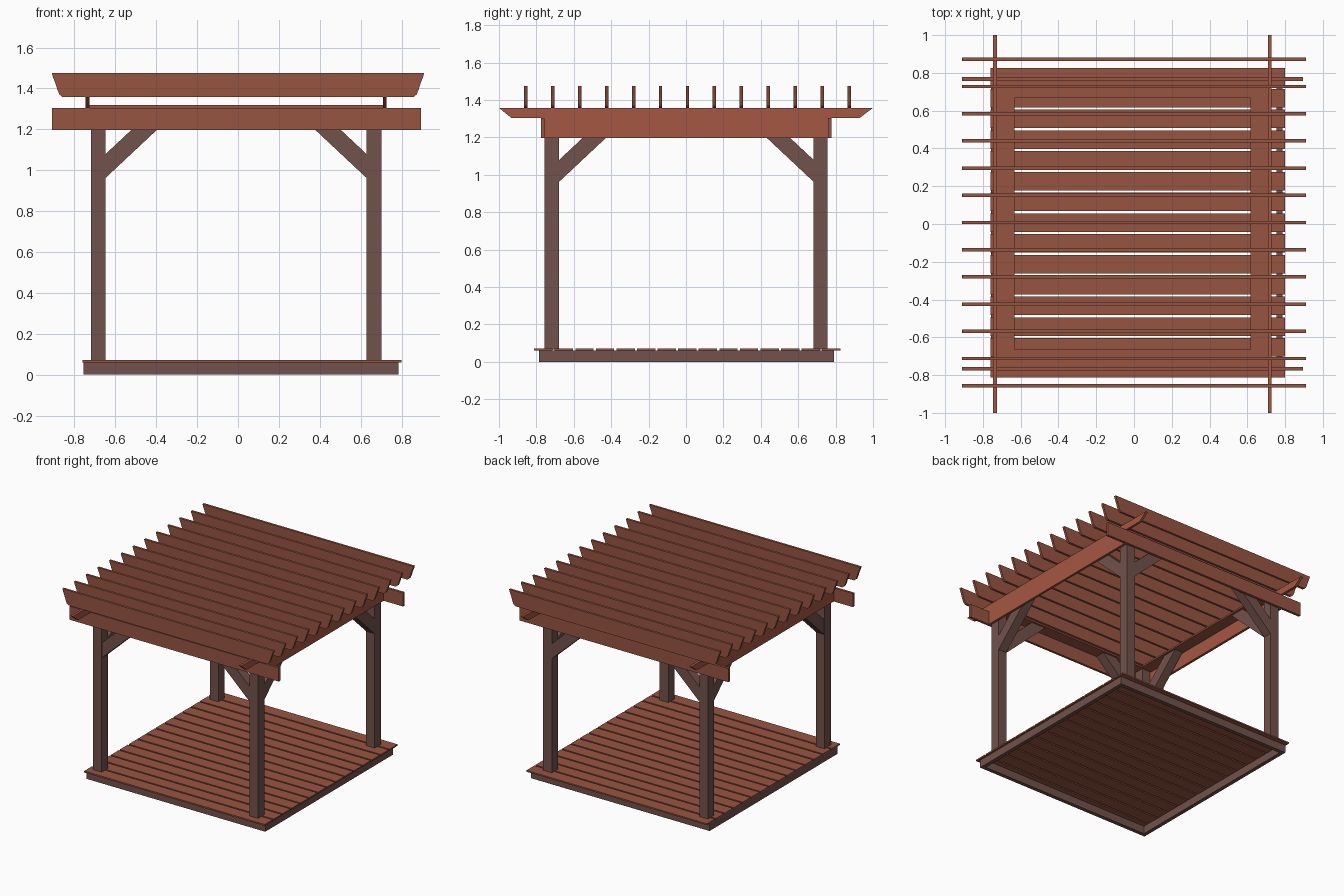
import bpy, bmesh

if "Cube" in bpy.data.objects:
    bpy.data.objects.remove(bpy.data.objects["Cube"])


def material(name, color):
    m = bpy.data.materials.new(name)
    m.diffuse_color = (*color, 1)
    m.use_nodes = True
    m.node_tree.nodes["Principled BSDF"].inputs["Base Color"].default_value = m.diffuse_color
    return m


RED = material("red_wood", (0.31, 0.09, 0.055))
BROWN = material("brown_wood", (0.17, 0.085, 0.07))
ORANGE = material("orange_wood", (0.38, 0.095, 0.055))


def prism(name, pts, axis, a, b, mat):
    """Extrude a flat profile (along x: y,z points; along y: x,z points) from a to b."""
    place = (lambda p, t: (t, p[0], p[1])) if axis == 'x' else (lambda p, t: (p[0], t, p[1]))
    bm = bmesh.new()
    lo = [bm.verts.new(place(p, a)) for p in pts]
    hi = [bm.verts.new(place(p, b)) for p in pts]
    n = len(pts)
    bm.faces.new(lo)
    bm.faces.new(hi[::-1])
    for i in range(n):
        j = (i + 1) % n
        bm.faces.new((lo[j], lo[i], hi[i], hi[j]))
    bmesh.ops.recalc_face_normals(bm, faces=bm.faces[:])
    me = bpy.data.meshes.new(name)
    bm.to_mesh(me)
    bm.free()
    me.materials.append(mat)
    ob = bpy.data.objects.new(name, me)
    bpy.context.collection.objects.link(ob)
    return ob


def box(name, x0, x1, y0, y1, z0, z1, mat):
    return prism(name, [(x0, z0), (x1, z0), (x1, z1), (x0, z1)], 'y', y0, y1, mat)


def ring(name, x0, x1, y0, y1, w, z0, z1, mat):
    box(name + "_left", x0, x0 + w, y0, y1, z0, z1, mat)
    box(name + "_right", x1 - w, x1, y0, y1, z0, z1, mat)
    box(name + "_front", x0 + w, x1 - w, y0, y0 + w, z0, z1, mat)
    box(name + "_back", x0 + w, x1 - w, y1 - w, y1, z0, z1, mat)


# Floor: rim frame and planks
ring("floor_rim", -0.757, 0.785, -0.785, 0.79, 0.03, 0, 0.061, BROWN)
for i in range(-7, 8):
    c = 0.007 + 0.11 * i
    box(f"floor_plank_{i + 8}", -0.76, 0.80, c - 0.049, c + 0.049, 0.06, 0.071, RED)

# Posts with two diagonal braces each
PX = {-1: (-0.72, -0.647), 1: (0.628, 0.703)}
PY = {-1: (-0.757, -0.678), 1: (0.682, 0.757)}
ZT = 1.305


def brace_profile(face, s):
    # s points from the post toward the middle
    return [(face, 0.963), (face + s * 0.365, ZT), (face + s * 0.24, ZT), (face, 1.08)]


for sx, (x0, x1) in PX.items():
    for sy, (y0, y1) in PY.items():
        tag = ("front" if sy < 0 else "back") + ("_left" if sx < 0 else "_right")
        box(f"post_{tag}", x0, x1, y0, y1, 0.065, ZT, BROWN)
        fx = x1 if sx < 0 else x0
        fy = y1 if sy < 0 else y0
        prism(f"brace_x_{tag}", brace_profile(fx, -sx), 'y', y0 + 0.002, y1 - 0.002, BROWN)
        prism(f"brace_y_{tag}", brace_profile(fy, -sy), 'x', x0 + 0.002, x1 - 0.002, BROWN)

# Flat plate on the post tops
ring("top_plate", -0.727, 0.712, -0.76, 0.762, 0.095, ZT, 1.318, RED)

# Front and back beams
box("front_beam", -0.91, 0.895, -0.776, -0.757, 1.198, 1.304, RED)
box("back_beam", -0.91, 0.895, 0.758, 0.778, 1.198, 1.304, RED)

# Side beams, notched over the front and back beams, with angled ends
side = [(-1, 1.358), (-0.935, 1.305), (-0.757, 1.305), (-0.757, 1.198),
        (0.758, 1.198), (0.758, 1.305), (0.93, 1.305), (1, 1.358)]
prism("left_beam", side, 'x', -0.746, -0.726, ORANGE)
prism("right_beam", side, 'x', 0.709, 0.727, ORANGE)

# Roof slats with curved ends
end = [(0.858, 1.358), (0.873, 1.37), (0.884, 1.395), (0.893, 1.425), (0.905, 1.455), (0.911, 1.475)]
slat = end + [(-x, z) for x, z in reversed(end)]
for i in range(-6, 7):
    c = 0.008 + 0.144 * i
    prism(f"roof_slat_{i + 7}", slat, 'y', c - 0.009, c + 0.009, RED)
